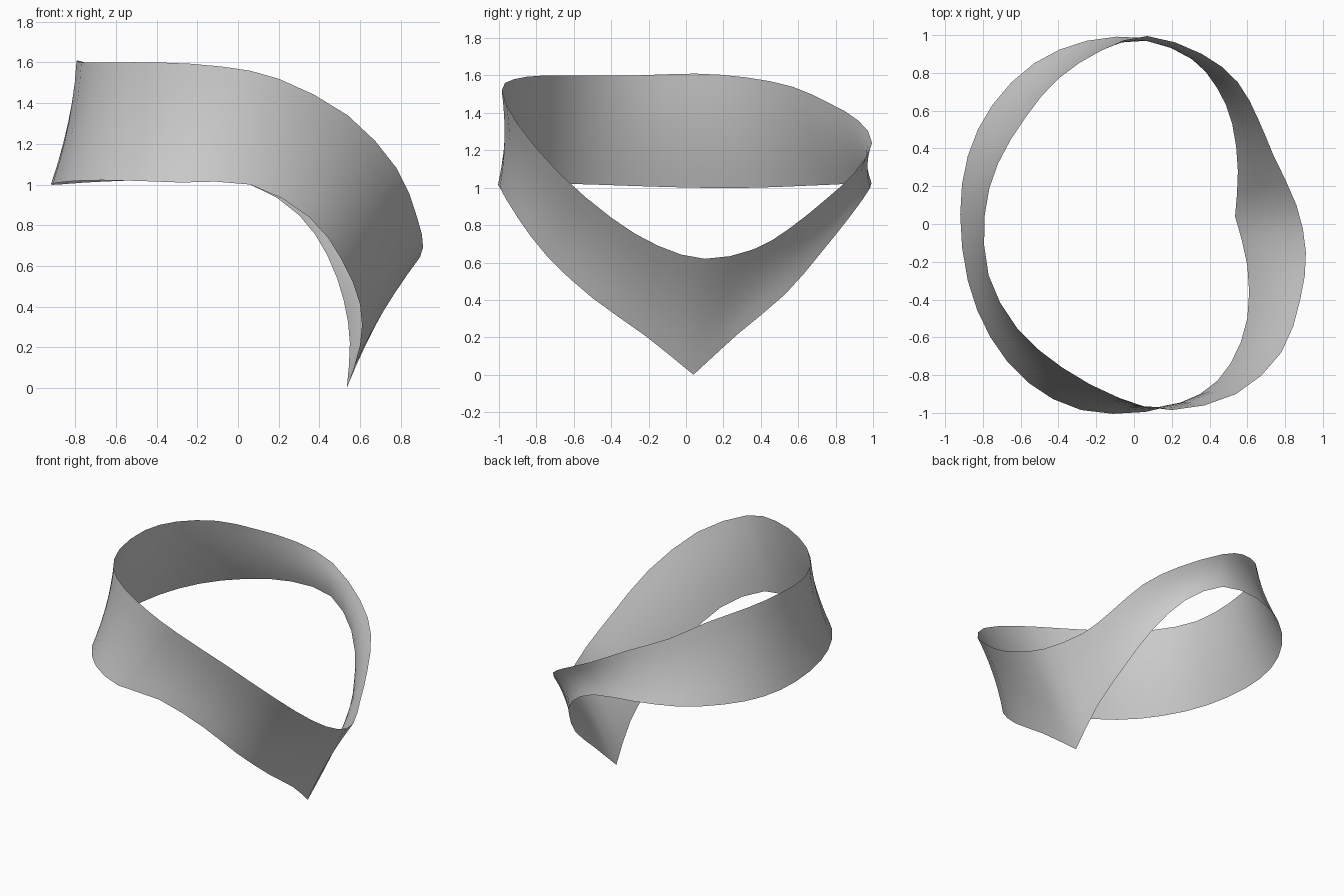
import bpy
import bmesh
from mathutils import Vector

default_cube = bpy.data.objects.get("Cube")
if default_cube:
    bpy.data.objects.remove(default_cube, do_unlink=True)

# Rims of the twisted band, starting at the low point and running round the front
LOWER_RIM = [
    (.535, .04, 0), (.6, -.22, .21), (.6, -.5, .41), (.51, -.74, .63),
    (.35, -.9, .84), (.06, -.995, 1), (-.28, -.985, 1.01), (-.56, -.84, 1.02),
    (-.76, -.6, 1.02), (-.88, -.3, 1.01), (-.92, .05, 1), (-.88, .36, 1),
    (-.75, .63, 1.01), (-.53, .85, 1.02), (-.25, .97, 1.03), (.06, .985, 1),
    (.3, .88, .85), (.44, .72, .65), (.52, .53, .43), (.55, .28, .22),
]
UPPER_RIM = [
    (.86, .1, .62), (.91, -.15, .69), (.88, -.4, .84), (.78, -.68, 1.08),
    (.54, -.9, 1.34), (.2, -.985, 1.52), (-.08, -.92, 1.58), (-.38, -.76, 1.6),
    (-.62, -.55, 1.6), (-.77, -.27, 1.6), (-.79, .05, 1.61), (-.72, .32, 1.59),
    (-.57, .57, 1.54), (-.4, .77, 1.45), (-.17, .92, 1.36), (.07, .995, 1.24),
    (.36, .9, 1.08), (.55, .75, .94), (.66, .55, .78), (.74, .36, .67),
]
STEPS = 2      # subdivisions between rim points
ACROSS = 6     # strips across the band
BOW = .02      # inward bow of the band's middle


def smooth_rim(points, sharp_start):
    """Spline through a closed rim, with an optional corner at the first point."""
    pts = [Vector(p) for p in points]
    n = len(pts)
    result = []
    for i in range(n):
        a, b, c, d = (pts[(i + k) % n] for k in (-1, 0, 1, 2))
        if sharp_start and i == 0:
            a = b * 2 - c
        if sharp_start and i == n - 1:
            d = c * 2 - b
        for s in range(STEPS):
            t = s / STEPS
            result.append(b + (c - a) * (t / 2)
                          + (a * 2 - b * 5 + c * 4 - d) * (t * t / 2)
                          + (b * 3 - a - c * 3 + d) * (t ** 3 / 2))
    return result


def make_material(name, colour):
    mat = bpy.data.materials.new(name)
    mat.use_nodes = True
    mat.diffuse_color = colour
    for node in mat.node_tree.nodes:
        if node.type == 'BSDF_PRINCIPLED':
            node.inputs["Base Color"].default_value = colour
    return mat


# Loft the band between its two rims
bm = bmesh.new()
sections = []
for low, high in zip(smooth_rim(LOWER_RIM, True), smooth_rim(UPPER_RIM, False)):
    section = []
    for j in range(ACROSS + 1):
        t = j / ACROSS
        point = low.lerp(high, t)
        inward = -Vector((point.x, point.y, 0)).normalized()
        section.append(bm.verts.new(point + inward * (BOW * 4 * t * (1 - t))))
    sections.append(section)

for i, section in enumerate(sections):
    following = sections[(i + 1) % len(sections)]
    for j in range(ACROSS):
        # Winding keeps the normals on the outside of the loop
        bm.faces.new((section[j + 1], following[j + 1], following[j], section[j]))

mesh = bpy.data.meshes.new("twisted_band")
bm.to_mesh(mesh)
bm.free()
mesh.materials.append(make_material("light grey", (.6, .6, .6, 1)))
mesh.shade_smooth()

band = bpy.data.objects.new("twisted_band", mesh)
bpy.context.collection.objects.link(band)
